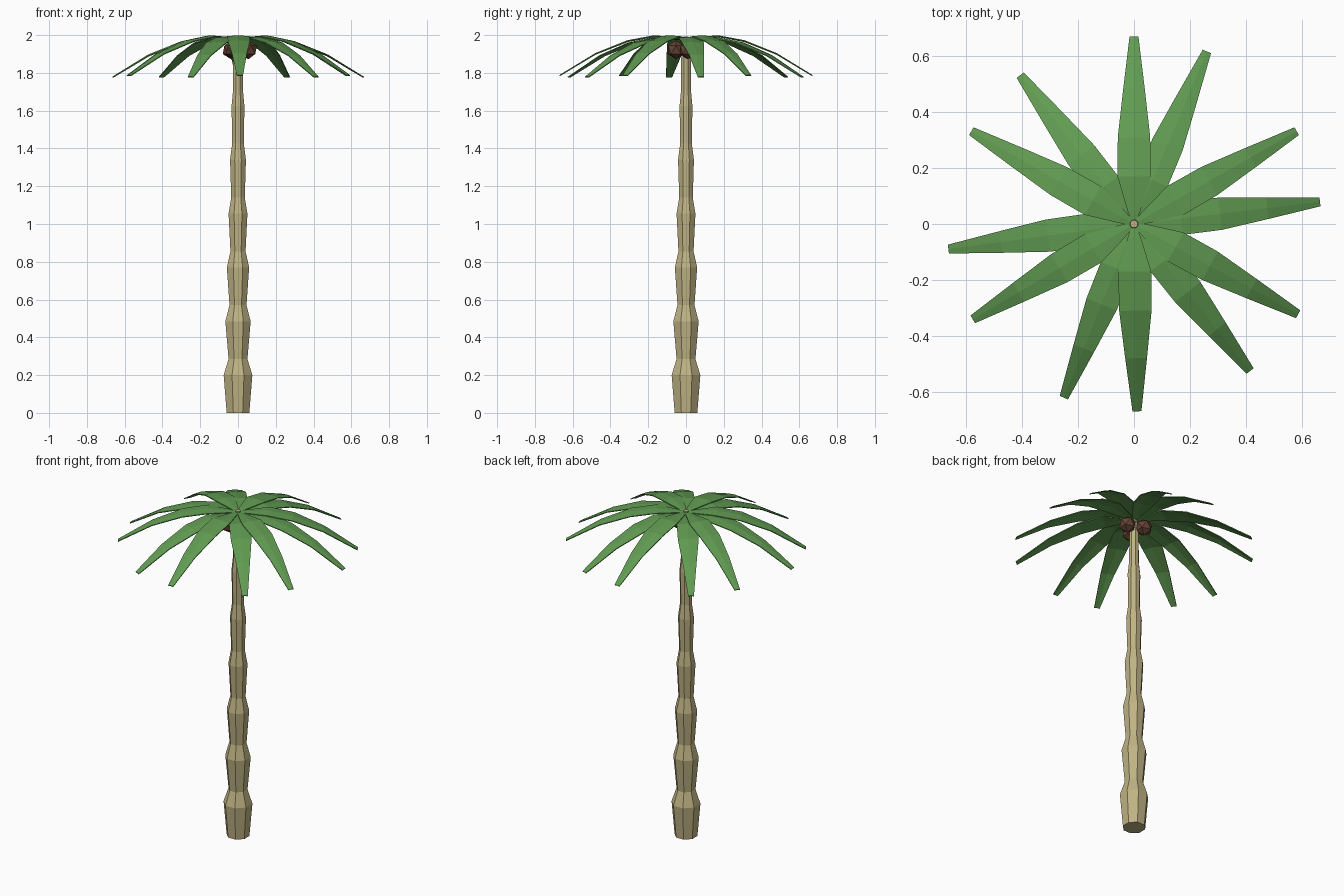
import bpy, bmesh, math
from mathutils import Matrix

if "Cube" in bpy.data.objects:
    bpy.data.objects.remove(bpy.data.objects["Cube"])


def material(name, rgb):
    m = bpy.data.materials.new(name)
    m.diffuse_color = (*rgb, 1)
    m.use_nodes = True
    m.node_tree.nodes["Principled BSDF"].inputs["Base Color"].default_value = m.diffuse_color
    return m


BARK = material("bark", (0.52, 0.45, 0.23))
GREEN = material("leaf_green", (0.12, 0.33, 0.085))
BROWN = material("nut_brown", (0.13, 0.055, 0.035))


def add_object(name, bm, mat):
    bmesh.ops.recalc_face_normals(bm, faces=bm.faces)
    mesh = bpy.data.meshes.new(name)
    bm.to_mesh(mesh)
    bm.free()
    mesh.materials.append(mat)
    ob = bpy.data.objects.new(name, mesh)
    bpy.context.collection.objects.link(ob)
    return ob


# Trunk: eight-sided, alternating bulges and necks, tapering upward
profile = [(0.0, 0.060)]
bulges = [0.076, 0.067, 0.059, 0.050, 0.042, 0.034, 0.025]
necks = [0.050, 0.045, 0.040, 0.036, 0.031, 0.026, 0.013]
for i, (b, n) in enumerate(zip(bulges, necks)):
    profile += [(0.2 + 0.285 * i, b), (0.285 + 0.285 * i, n)]
profile[-1] = (1.992, 0.013)
bm = bmesh.new()
SIDES = 8
rings = []
for z, r in profile:
    R = r / math.cos(math.pi / SIDES)
    angles = [2 * math.pi * (k + 0.5) / SIDES for k in range(SIDES)]
    rings.append([bm.verts.new((R * math.cos(a), R * math.sin(a), z)) for a in angles])
for lo, hi in zip(rings, rings[1:]):
    for k in range(SIDES):
        j = (k + 1) % SIDES
        bm.faces.new((lo[k], lo[j], hi[j], hi[k]))
bm.faces.new(rings[0])
bm.faces.new(rings[-1])
add_object("trunk", bm, BARK)

# Fronds: drooping blades with a slight midrib; (distance, half width, height, fold)
BLADE = [(0.0, 0.006, 1.984, 0.001), (0.05, 0.024, 1.990, 0.002),
         (0.17, 0.059, 1.999, 0.005), (0.31, 0.058, 1.973, 0.005),
         (0.48, 0.039, 1.905, 0.004), (0.67, 0.016, 1.789, 0.002)]


def frond(name, degrees, drop):
    bm = bmesh.new()
    rows = [[bm.verts.new((d, s * w, z - abs(s) * fold - drop)) for s in (-1, 0, 1)]
            for d, w, z, fold in BLADE]
    for a, b in zip(rows, rows[1:]):
        for k in (0, 1):
            bm.faces.new((a[k], b[k], b[k + 1], a[k + 1]))
    bm.transform(Matrix.Rotation(math.radians(degrees), 4, "Z"))
    ob = add_object(name, bm, GREEN)
    mod = ob.modifiers.new("thickness", "SOLIDIFY")
    mod.thickness = 0.005
    mod.offset = -1


for i in range(6):
    frond(f"upper_frond_{i + 1}", 29.7 + 60.3 * i, 0.0)
    frond(f"lower_frond_{i + 1}", 6.8 + 60.3 * i, 0.008)

# Coconuts: three low-poly balls around the top of the trunk
for i in range(3):
    a = math.radians(10 + 120 * i)
    bm = bmesh.new()
    bmesh.ops.create_icosphere(bm, subdivisions=1, radius=0.05)
    bm.transform(Matrix.Translation((0.056 * math.cos(a), 0.056 * math.sin(a), 1.922)))
    add_object(f"coconut_{i + 1}", bm, BROWN)
